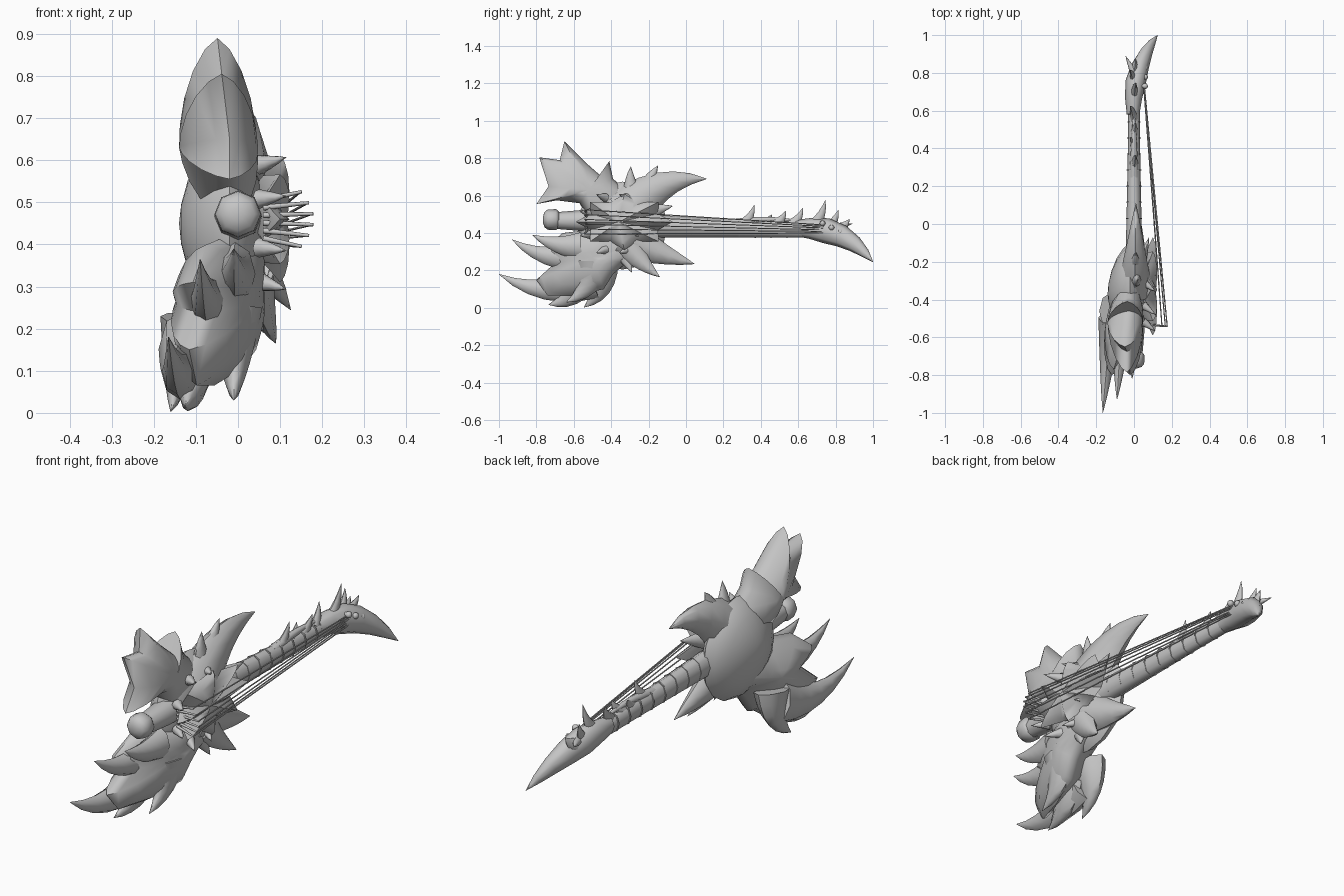
import bpy, math
from mathutils import Vector

if "Cube" in bpy.data.objects:
    bpy.data.objects.remove(bpy.data.objects["Cube"])

grey = bpy.data.materials.new("bone grey")
grey.diffuse_color = (0.56, 0.56, 0.56, 1)
grey.use_nodes = True
grey.node_tree.nodes["Principled BSDF"].inputs["Base Color"].default_value = grey.diffuse_color


def make(name, verts, faces, angle):
    me = bpy.data.meshes.new(name)
    me.from_pydata([tuple(v) for v in verts], [], faces)
    me.materials.append(grey)
    ob = bpy.data.objects.new(name, me)
    bpy.context.collection.objects.link(ob)
    bpy.ops.object.select_all(action='DESELECT')
    ob.select_set(True)
    bpy.context.view_layer.objects.active = ob
    bpy.ops.object.mode_set(mode='EDIT')
    bpy.ops.mesh.select_all(action='SELECT')
    bpy.ops.mesh.normals_make_consistent(inside=False)
    bpy.ops.object.mode_set(mode='OBJECT')
    bpy.ops.object.shade_smooth_by_angle(angle=math.radians(angle))


def loft(name, path, radii, flat=1.0, sides=8, angle=62):
    """Skin of ellipses along a path; flat is thickness over width."""
    path = [Vector(p) for p in path]
    verts, faces, n = [], [], len(path)
    for i, p in enumerate(path):
        t = (path[min(i + 1, n - 1)] - path[max(i - 1, 0)]).normalized()
        ref = Vector((1, 0, 0)) if abs(t.x) < 0.85 else Vector((0, 0, 1))
        a = (ref - t * ref.dot(t)).normalized()
        b = t.cross(a)
        for k in range(sides):
            q = math.tau * k / sides
            verts.append(p + (a * math.cos(q) * flat + b * math.sin(q)) * radii[i])
    for i in range(n - 1):
        for k in range(sides):
            j = (k + 1) % sides
            faces.append((i * sides + k, i * sides + j, (i + 1) * sides + j, (i + 1) * sides + k))
    faces += [tuple(range(sides)), tuple(range((n - 1) * sides, n * sides))]
    make(name, verts, faces, angle)


def horn(name, base, tip, sag, width, flat=0.65, rings=6):
    """Tapered claw; sag bends it sideways in the yz plane."""
    a, c = Vector(base), Vector(tip)
    d = c - a
    b = (a + c) / 2 + Vector((0, -d.z, d.y)) * sag
    us = [i / rings for i in range(rings + 1)]
    loft(name, [a * (1 - u) ** 2 + b * 2 * u * (1 - u) + c * u * u for u in us],
         [width * max((1 - u) ** 0.85, 0.01) for u in us], flat)


def blade(name, rim, centre, back, front):
    """Domed shell swelling from a jagged rim towards its centre."""
    c, n = Vector(centre), len(rim)
    verts, faces = list(rim), []
    for h in (-back, front):
        prev = list(range(n))
        for s in (0.9, 0.7, 0.45, 0.2):
            first = len(verts)
            verts += [c.lerp(p, s) + Vector((h * (1 - s * s) ** 0.7, 0, 0)) for p in rim]
            ring = list(range(first, first + n))
            for k in range(n):
                j = (k + 1) % n
                faces.append((prev[k], prev[j], ring[j], ring[k]))
            prev = ring
        verts.append(c + Vector((h, 0, 0)))
        faces += [(prev[k], prev[(k + 1) % n], len(verts) - 1) for k in range(n)]
    make(name, verts, faces, 62)


def radial(count, x, y, z, ry, rz, notch):
    """Rim around a centre whose every other point is pulled in."""
    rim = []
    for k in range(count):
        q, f = math.tau * k / count, 1 - notch * (k % 2)
        rim.append(Vector((x + 0.16 * notch * (1 - k % 2), y + ry * f * math.cos(q), z + rz * f * math.sin(q))))
    return rim


# Body shells
blade("body_core", radial(16, -.02, -.34, .44, .24, .235, 0), (-.03, -.37, .45), .11, .09)
upper = [(-.65, .89), (-.54, .78), (-.46, .71), (-.41, .785), (-.39, .69), (-.32, .63), (-.28, .45),
         (-.5, .45), (-.57, .56), (-.69, .575), (-.80, .555), (-.735, .65), (-.785, .805), (-.675, .79)]
blade("upper_wing", [Vector((-.02 - .12 * max(0, z - .65), y, z)) for y, z in upper], (-.045, -.52, .63), .095, .09)
lower = [(-.66, .4), (-.5, .42), (-.3, .5), (-.16, .37), (-.22, .28), (-.32, .24), (-.39, .18), (-.44, .1),
         (-.6, .065), (-.74, .065), (-.8, .15), (-.7, .24), (-.77, .31)]
blade("lower_wing", [Vector((.01 + min(0, .3 * (y + .38)), y, z)) for y, z in lower],
      (-.055, -.5, .27), .09, .105)
# Jagged plate below the strings
blade("front_plate", radial(16, .06, -.33, .46, .26, .15, .25), (.07, -.36, .46), .03, .045)

# Large claws: base y z, tip x y z, sag, width
upper_claws = {
    "rear_horn": (-.32, .5, .01, .11, .69, .26, .14),
    "mid_spike": (-.28, .58, .02, -.295, .755, .1, .06),
    "rear_spike": (-.22, .6, .01, -.15, .76, .1, .065),
    "side_spike": (-.22, .51, .08, -.07, .545, 0, .05),
}
lower_claws = {
    "rear_horn": (-.34, .38, .03, .045, .235, -.05, .115),
    "rear_spike": (-.3, .32, .09, -.14, .165, -.08, .075),
    "small_spike": (-.34, .3, .06, -.29, .19, 0, .05),
    "long_horn": (-.5, .15, -.165, -1, .18, .26, .1),
    "upper_horn": (-.55, .28, -.09, -.93, .365, .22, .085),
    "inner_horn": (-.56, .33, -.01, -.82, .39, .15, .075),
    "back_claw": (-.46, .22, -.16, -.545, .003, .35, .1),
    "front_claw": (-.56, .17, -.125, -.735, .017, .35, .1),
    "side_claw": (-.5, .25, -.01, -.64, .03, .35, .1),
}
for side, claws in (("upper", upper_claws), ("lower", lower_claws)):
    for key, (y, z, tx, ty, tz, sag, w) in claws.items():
        horn(f"{side}_{key}", (tx * (.75 if ty < -.5 else .4), y, z), (tx, ty, tz), sag, w)

# Small thorns around the plate
for i in range(8):
    q = math.tau * (i + .5) / 8
    y, z = -.37 + .16 * math.cos(q), .45 + .15 * math.sin(q)
    horn(f"thorn_{i}", (.05, y, z), (.115, y - .05, z + .02 * math.sin(q)), 0, .024, 1, 3)

# Handle with rounded knob
loft("handle", [(0, y, .467) for y in (-.4, -.56, -.7)], (.058, .056, .044))
loft("knob", [(0, y, .472) for y in (-.68, -.695, -.74, -.757, -.765)], (.044, .056, .054, .04, .015))

# Neck and curved head
loft("neck", [(0, y, .432 - .024 * y) for y in (-.2, .1, .4, .62)], (.062, .053, .045, .042), .72)
head = [Vector((-.005 + .13 * u ** 2.5, .58 + .42 * u, .427 - .182 * u ** 2.8)) for u in (0, .2, .4, .6, .77, .9, 1)]
loft("head", head, (.042, .056, .068, .06, .044, .025, .001), .8)

# Fret bands
for i in range(9):
    y = -.14 + i * .085
    loft(f"fret_{i}", [(0, y + s, .437 - i * .002) for s in (-.003, .003)], [.06 - i * .0016] * 2, .74)

# Spikes along the top of the neck and head
tips = [(.365, .55), (.46, .5), (.535, .52), (.625, .535), (.745, .578), (.815, .525), (.875, .475)]
for i, (y, z) in enumerate(tips):
    horn(f"neck_spike_{i}", (0, y - .06, .44 if y < .8 else .42), (.01 - .03 * (i % 2), y, z), -.15, .036, .6, 4)
horn("neck_ridge", (0, .25, .45), (0, .66, .455), .1, .024, 1)
horn("head_side_spike", (.01, .78, .43), (-.045, .89, .45), 0, .025, 1, 4)

# Tuning pegs
for i in range(3):
    loft(f"tuning_peg_{i}", [(x, .73 + .048 * i, .452 - .023 * i) for x in (.02, .045, .058, .068, .073)],
         (.008, .009, .016, .013, .004))

# Strings with anchor posts
for i in range(6):
    u = i / 5
    x, z = .135 + .042 * math.sin(math.pi * (.1 + .8 * u)), .525 - .13 * u
    loft(f"string_{i}", [(x, -.54, z), (.052, .72 + .02 * (i % 3), .445 - .045 * u)], [.003] * 2, sides=6)
    loft(f"string_post_{i}", [(.06, -.53, .46 + (z - .46) * .7), (x + .003, -.542, z)], (.007, .004), sides=6)
